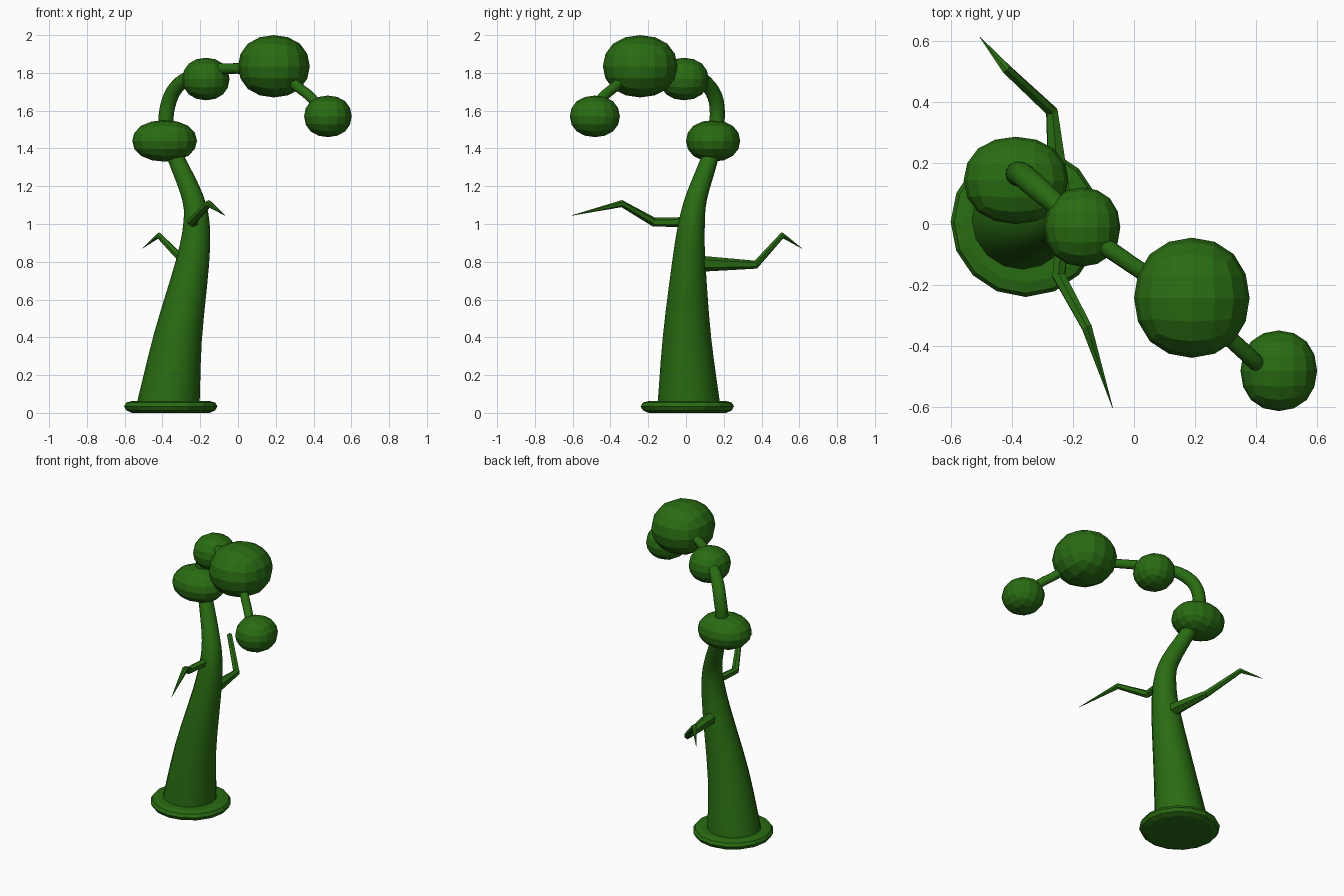
import bpy, bmesh, math
from mathutils import Vector

if "Cube" in bpy.data.objects:
    bpy.data.objects.remove(bpy.data.objects["Cube"])

green = bpy.data.materials.new("leaf_green")
green.diffuse_color = (0.022, 0.15, 0.006, 1)
green.use_nodes = True
green.node_tree.nodes["Principled BSDF"].inputs["Base Color"].default_value = green.diffuse_color


def finish(name, bm, smooth=None):
    bmesh.ops.recalc_face_normals(bm, faces=bm.faces)
    mesh = bpy.data.meshes.new(name)
    bm.to_mesh(mesh)
    bm.free()
    mesh.materials.append(green)
    ob = bpy.data.objects.new(name, mesh)
    bpy.context.collection.objects.link(ob)
    if smooth:
        bpy.ops.object.select_all(action='DESELECT')
        ob.select_set(True)
        bpy.context.view_layer.objects.active = ob
        bpy.ops.object.shade_smooth_by_angle(angle=math.radians(smooth))
    return ob


def refine(pts, steps):
    """Catmull-Rom interpolation of (x, y, z, radius) points."""
    p = [Vector(q) for q in pts]
    p = [2 * p[0] - p[1]] + p + [2 * p[-1] - p[-2]]
    out = []
    for a, b, c, d in zip(p, p[1:], p[2:], p[3:]):
        for i in range(steps):
            t = i / steps
            out.append(0.5 * (2 * b + (c - a) * t + (2 * a - 5 * b + 4 * c - d) * t * t
                              + (3 * b - a - 3 * c + d) * t ** 3))
    return out + [p[-2]]


def tube(name, pts, sides, smooth=None):
    """Sweep a tapering ring along (x, y, z, radius) points."""
    bm = bmesh.new()
    pos = [Vector(q[:3]) for q in pts]
    rings, side = [], None
    for i, q in enumerate(pts):
        tan = (pos[min(i + 1, len(pos) - 1)] - pos[max(i - 1, 0)]).normalized()
        if side is None:
            side = Vector((0, 0, 1)) if abs(tan.z) < 0.7 else Vector((1, 0, 0))
        side = (side - tan * side.dot(tan)).normalized()
        other = tan.cross(side)
        rings.append([bm.verts.new(pos[i] + q[3] * (side * math.cos(a) + other * math.sin(a)))
                      for a in (2 * math.pi * k / sides for k in range(sides))])
    for r, s in zip(rings, rings[1:]):
        for k in range(sides):
            n = (k + 1) % sides
            bm.faces.new((r[k], r[n], s[n], s[k]))
    bm.faces.new(rings[0])
    bm.faces.new(rings[-1])
    return finish(name, bm, smooth)


def foliage(name, lo, hi):
    """Subdivided cube fitted to a bounding box."""
    bm = bmesh.new()
    bmesh.ops.create_cube(bm, size=1)
    ob = finish(name, bm)
    sub = ob.modifiers.new("round", 'SUBSURF')
    sub.levels = sub.render_levels = 2
    dg = bpy.context.evaluated_depsgraph_get()
    mesh = bpy.data.meshes.new_from_object(ob.evaluated_get(dg))
    ob.modifiers.clear()
    ob.data = mesh
    half = max(v.co.x for v in mesh.vertices)
    lo, hi = Vector(lo), Vector(hi)
    for v in mesh.vertices:
        v.co = [(lo[i] + hi[i]) / 2 + v.co[i] / half * (hi[i] - lo[i]) / 2 for i in range(3)]
    for f in mesh.polygons:
        f.use_smooth = False


# Ground disc with a stepped rim
bm = bmesh.new()
rings = []
for r, z in ((0.205, 0.0), (0.235, 0.013), (0.247, 0.035), (0.235, 0.055), (0.20, 0.064)):
    rings.append([bm.verts.new((-0.356 + r * math.cos(math.pi * k / 8),
                                0.007 + r * math.sin(math.pi * k / 8), z)) for k in range(16)])
for r, s in zip(rings, rings[1:]):
    for k in range(16):
        n = (k + 1) % 16
        bm.faces.new((r[k], r[n], s[n], s[k]))
bm.faces.new(rings[0])
bm.faces.new(rings[-1])
finish("base_disc", bm)

# Curving trunk that thins out and arches over to the last leaf clump
tube("trunk", refine([
    (-0.37, 0.015, 0.03, 0.167), (-0.318, 0.005, 0.40, 0.128),
    (-0.24, 0.015, 0.80, 0.088), (-0.22, 0.03, 1.00, 0.070),
    (-0.24, 0.055, 1.14, 0.057), (-0.32, 0.12, 1.33, 0.046),
    (-0.37, 0.15, 1.45, 0.041), (-0.382, 0.165, 1.55, 0.040),
    (-0.365, 0.16, 1.65, 0.040), (-0.325, 0.125, 1.725, 0.039),
    (-0.25, 0.06, 1.78, 0.035), (-0.10, -0.07, 1.82, 0.029),
    (0.18, -0.26, 1.81, 0.027), (0.33, -0.39, 1.715, 0.027),
    (0.40, -0.455, 1.655, 0.027), (0.43, -0.48, 1.58, 0.025)], 3), 16, 40)

# Bent side twigs
tube("front_twig", [(-0.23, 0.02, 1.01, 0.027), (-0.247, -0.17, 1.01, 0.024),
                    (-0.155, -0.34, 1.108, 0.019), (-0.07, -0.605, 1.045, 0.001)], 6)
tube("back_twig", [(-0.24, 0.04, 0.79, 0.045), (-0.27, 0.37, 0.785, 0.022),
                   (-0.42, 0.51, 0.94, 0.017), (-0.507, 0.615, 0.87, 0.001)], 6)

# Leaf clumps
foliage("lower_clump", (-0.56, 0.0, 1.33), (-0.217, 0.287, 1.55))
foliage("middle_clump", (-0.295, -0.14, 1.655), (-0.045, 0.12, 1.88))
foliage("top_clump", (0.0, -0.44, 1.67), (0.38, -0.045, 2.0))
foliage("hanging_clump", (0.35, -0.615, 1.46), (0.602, -0.35, 1.68))
